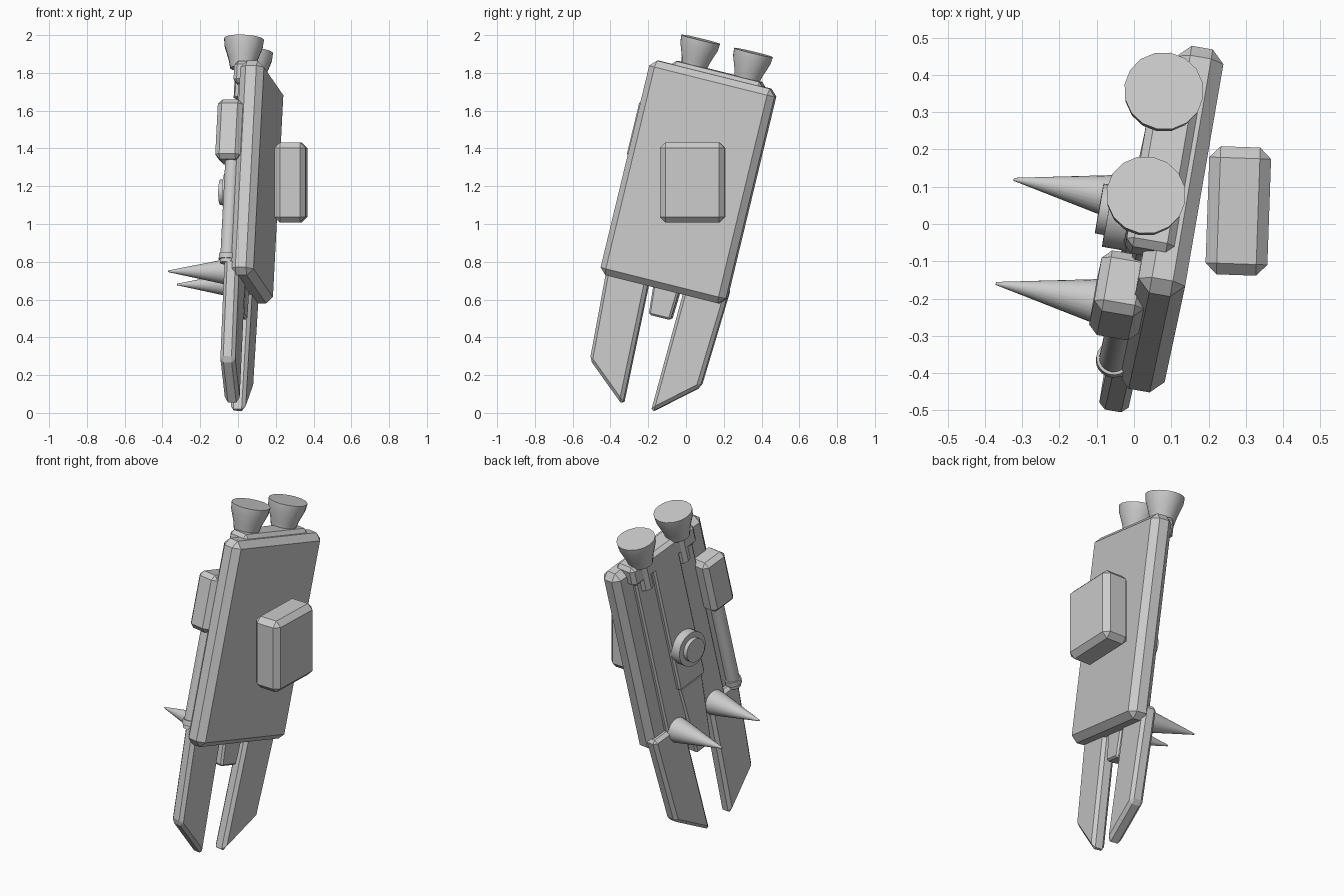
import bpy, bmesh
from math import pi, radians
from mathutils import Matrix, Vector

if "Cube" in bpy.data.objects:
    bpy.data.objects.remove(bpy.data.objects["Cube"], do_unlink=True)

grey = bpy.data.materials.new("light_grey")
grey.use_nodes = True
grey.diffuse_color = (0.6, 0.6, 0.6, 1)
grey.node_tree.nodes["Principled BSDF"].inputs["Base Color"].default_value = (0.6, 0.6, 0.6, 1)

# Tilted frame of the device: x is outward, y is backward, z runs along its length
up = Vector((0.05, 0.234, 0.971)).normalized()
back = Vector((0.165, 0.957, -0.237))
back = (back - up * back.dot(up)).normalized()
out = back.cross(up)
FRAME = Matrix((out, back, up)).transposed().to_4x4()
MID = -0.255  # symmetry line of the two claws


def finish(name, bm, bevel=0, frame=FRAME, smooth=False):
    bmesh.ops.recalc_face_normals(bm, faces=bm.faces)
    mesh = bpy.data.meshes.new(name)
    bm.to_mesh(mesh)
    bm.free()
    obj = bpy.data.objects.new(name, mesh)
    bpy.context.collection.objects.link(obj)
    obj.matrix_world = frame
    mesh.materials.append(grey)
    if bevel:
        mod = obj.modifiers.new("chamfer", "BEVEL")
        mod.width = bevel
        mod.segments = 1
        mod.limit_method = "ANGLE"
    if smooth:
        bpy.ops.object.select_all(action="DESELECT")
        obj.select_set(True)
        bpy.context.view_layer.objects.active = obj
        bpy.ops.object.shade_smooth_by_angle(angle=radians(35))
    return obj


def slab(name, outline, x0, x1, bevel=0, frame=FRAME):
    """Extrude a side outline across the thickness."""
    bm = bmesh.new()
    face = bm.faces.new([bm.verts.new((x0, y, z)) for y, z in outline])
    new = bmesh.ops.extrude_face_region(bm, geom=[face])["geom"]
    verts = [g for g in new if isinstance(g, bmesh.types.BMVert)]
    bmesh.ops.translate(bm, verts=verts, vec=(x1 - x0, 0, 0))
    return finish(name, bm, bevel, frame)


def box(name, x, y, z, bevel=0, frame=FRAME):
    outline = [(y[0], z[0]), (y[1], z[0]), (y[1], z[1]), (y[0], z[1])]
    return slab(name, outline, x[0], x[1], bevel, frame)


def lathe(name, profile, place, sides=24):
    """Join rings of (radius, height) into a capped round part."""
    bm = bmesh.new()
    for (r0, h0), (r1, h1) in zip(profile, profile[1:]):
        bmesh.ops.create_cone(bm, cap_ends=False, segments=sides, radius1=r0, radius2=r1,
                              depth=h1 - h0, matrix=Matrix.Translation((0, 0, (h0 + h1) / 2)))
    bmesh.ops.remove_doubles(bm, verts=bm.verts, dist=0.0005)
    bmesh.ops.holes_fill(bm, edges=[e for e in bm.edges if e.is_boundary])
    return finish(name, bm, frame=FRAME @ place, smooth=True)


INWARD = Matrix.Rotation(-pi / 2, 4, "Y")

# Main body
box("main_plate", (0.02, 0.147), (-0.61, 0.083), (0.61, 1.78), 0.035)
box("inner_panel", (-0.005, 0.06), (-0.48, -0.03), (0.66, 1.77), 0.01)
box("spine", (-0.03, 0.02), (MID - 0.1, MID + 0.1), (0.9, 1.75), 0.01)
box("top_clamp", (-0.03, 0.1), (-0.5, 0.0), (1.68, 1.8), 0.02)
slab("latch", [(MID - 0.09, 0.9), (MID + 0.09, 0.9), (MID + 0.065, 0.46), (MID - 0.055, 0.46)],
     -0.015, 0.06, 0.01)

# Side block stands upright, apart from the tilted frame
side = Matrix.Translation((0.28, 0.035, 1.22)) @ Matrix.Rotation(radians(-2), 4, "Z")
box("side_block", (-0.083, 0.083), (-0.172, 0.172), (-0.212, 0.212), 0.03, side)

# Paired claws, spikes and nozzles
for label, s in (("front", -1), ("back", 1)):
    claw = [(0.335, 0.7), (0.305, 0.153), (0.078, -0.04), (0.1, 0.7)]
    slab(label + "_claw", [(MID + s * y, z) for y, z in claw], -0.012, 0.068, 0.018)
    at = Matrix.Translation((0, MID + 0.008 + s * 0.146, 0))
    lathe(label + "_spike", [(0.072, 0), (0.064, 0.05), (0.004, 0.345)],
          at @ Matrix.Translation((0, 0, 0.672)) @ INWARD)
    lathe(label + "_nozzle", [(0.066, 1.78), (0.078, 1.83), (0.103, 1.9), (0.107, 1.94)], at, 16)
    lathe(label + "_nozzle_stem", [(0.04, 1.62), (0.04, 1.8)], at, 8)

# Round hub on the spine
lathe("hub", [(0.1, 0), (0.1, 0.085)], Matrix.Translation((0, MID, 1.14)) @ INWARD, 32)
lathe("hub_button", [(0.068, 0), (0.068, 0.11)], Matrix.Translation((0, MID, 1.14)) @ INWARD, 32)

# Front box with its tube and collar
box("front_box", (-0.085, 0.05), (-0.63, -0.46), (1.235, 1.56), 0.025)
tube = Matrix.Translation((0, -0.555, 0))
lathe("front_tube", [(0.038, 0.68), (0.038, 1.3)], tube)
lathe("tube_collar", [(0.046, 0.7), (0.046, 0.73)], tube)
